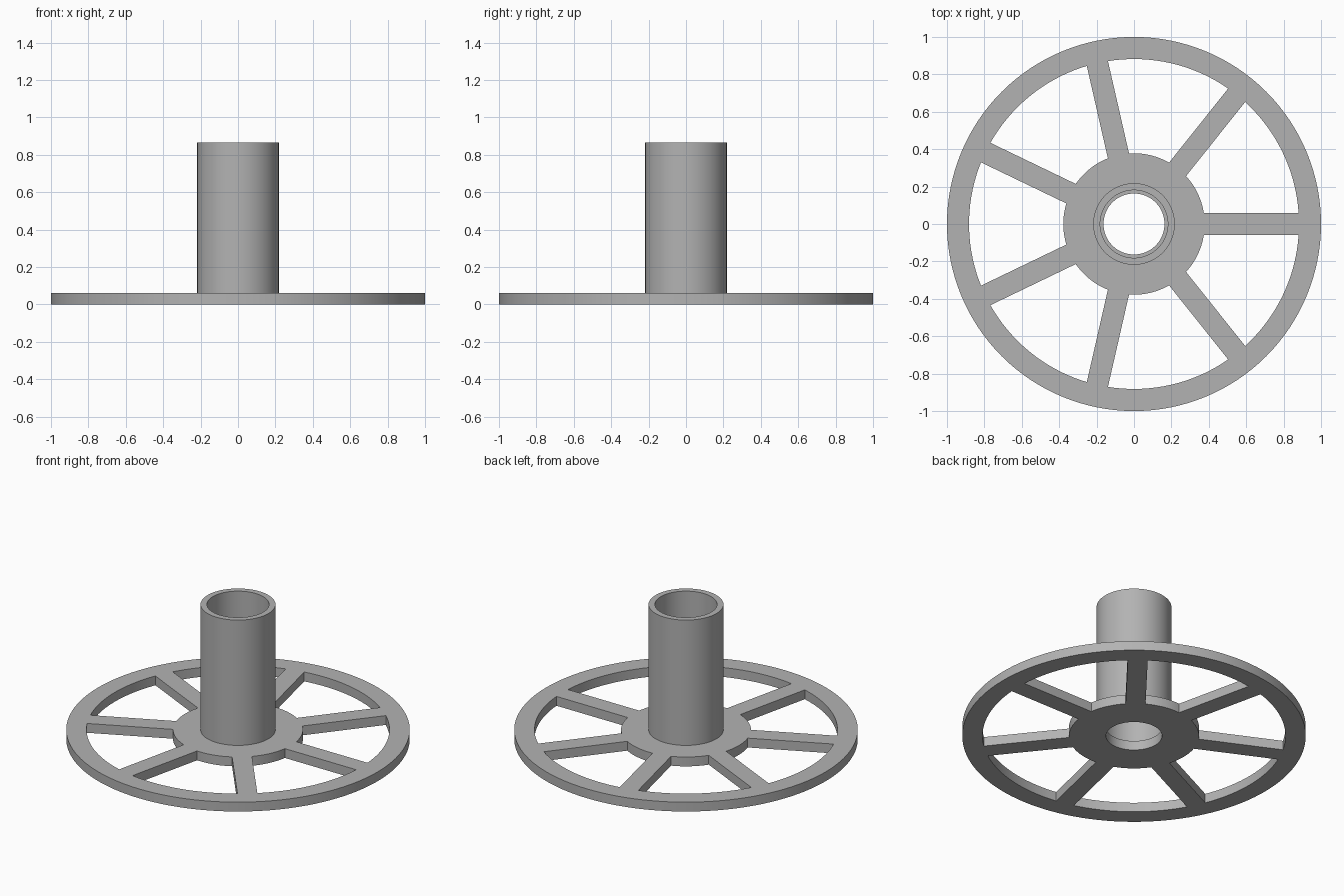
import bpy, bmesh
from math import sin, cos, asin, pi, tau, radians

cube = bpy.data.objects.get("Cube")
if cube:
    bpy.data.objects.remove(cube)

THICK, TOP = 0.06, 0.865
RIM_OUT, RIM_IN, HUB, BORE = 1.0, 0.882, 0.378, 0.163
TUBE_OUT, TUBE_IN = 0.218, 0.181
SPOKES, HALF_WIDTH = 7, 0.058

grey = bpy.data.materials.new("plain grey")
grey.use_nodes = True
colour = (0.45, 0.45, 0.45, 1)
grey.diffuse_color = colour
grey.node_tree.nodes["Principled BSDF"].inputs["Base Color"].default_value = colour


def arc(radius, start, end, steps):
    """Points along an arc, both ends included."""
    angles = [start + (end - start) * i / steps for i in range(steps + 1)]
    return [(radius * cos(a), radius * sin(a)) for a in angles]


def circle(radius, steps=128):
    return arc(radius, 0, tau, steps)[:-1]


def window(index):
    """Opening between two neighbouring spokes with parallel-sided edges."""
    a, b = index * tau / SPOKES, (index + 1) * tau / SPOKES
    outer, inner = asin(HALF_WIDTH / RIM_IN), asin(HALF_WIDTH / HUB)
    return arc(RIM_IN, a + outer, b - outer, 18) + arc(HUB, b - inner, a + inner, 14)


def plate(name, outlines, bottom, top):
    """Flat filled outlines with holes, extruded between two heights."""
    curve = bpy.data.curves.new(name, "CURVE")
    curve.dimensions = "2D"
    curve.fill_mode = "BOTH"
    curve.extrude = (top - bottom) / 2
    for points in outlines:
        spline = curve.splines.new("POLY")
        spline.points.add(len(points) - 1)
        for point, (x, y) in zip(spline.points, points):
            point.co = (x, y, 0, 1)
        spline.use_cyclic_u = True
    source = bpy.data.objects.new(name + "_outline", curve)
    bpy.context.collection.objects.link(source)
    mesh = bpy.data.meshes.new_from_object(source)
    bpy.data.objects.remove(source)

    # Weld caps to walls and rest the part at its height
    bm = bmesh.new()
    bm.from_mesh(mesh)
    bmesh.ops.remove_doubles(bm, verts=bm.verts, dist=0.0001)
    bmesh.ops.recalc_face_normals(bm, faces=bm.faces)
    bmesh.ops.translate(bm, verts=bm.verts, vec=(0, 0, (top + bottom) / 2))
    bm.to_mesh(mesh)
    bm.free()

    mesh.name = name
    mesh.materials.clear()
    mesh.materials.append(grey)
    obj = bpy.data.objects.new(name, mesh)
    bpy.context.collection.objects.link(obj)
    bpy.ops.object.select_all(action="DESELECT")
    obj.select_set(True)
    bpy.context.view_layer.objects.active = obj
    bpy.ops.object.shade_smooth_by_angle(angle=radians(30))
    return obj


# Spoked wheel: rim, seven spokes and bored hub in one piece
plate("spoked_wheel", [circle(RIM_OUT), circle(BORE)] + [window(i) for i in range(SPOKES)], 0, THICK)

# Hollow upright tube on the hub
plate("centre_tube", [circle(TUBE_OUT), circle(TUBE_IN)], THICK, TOP)
